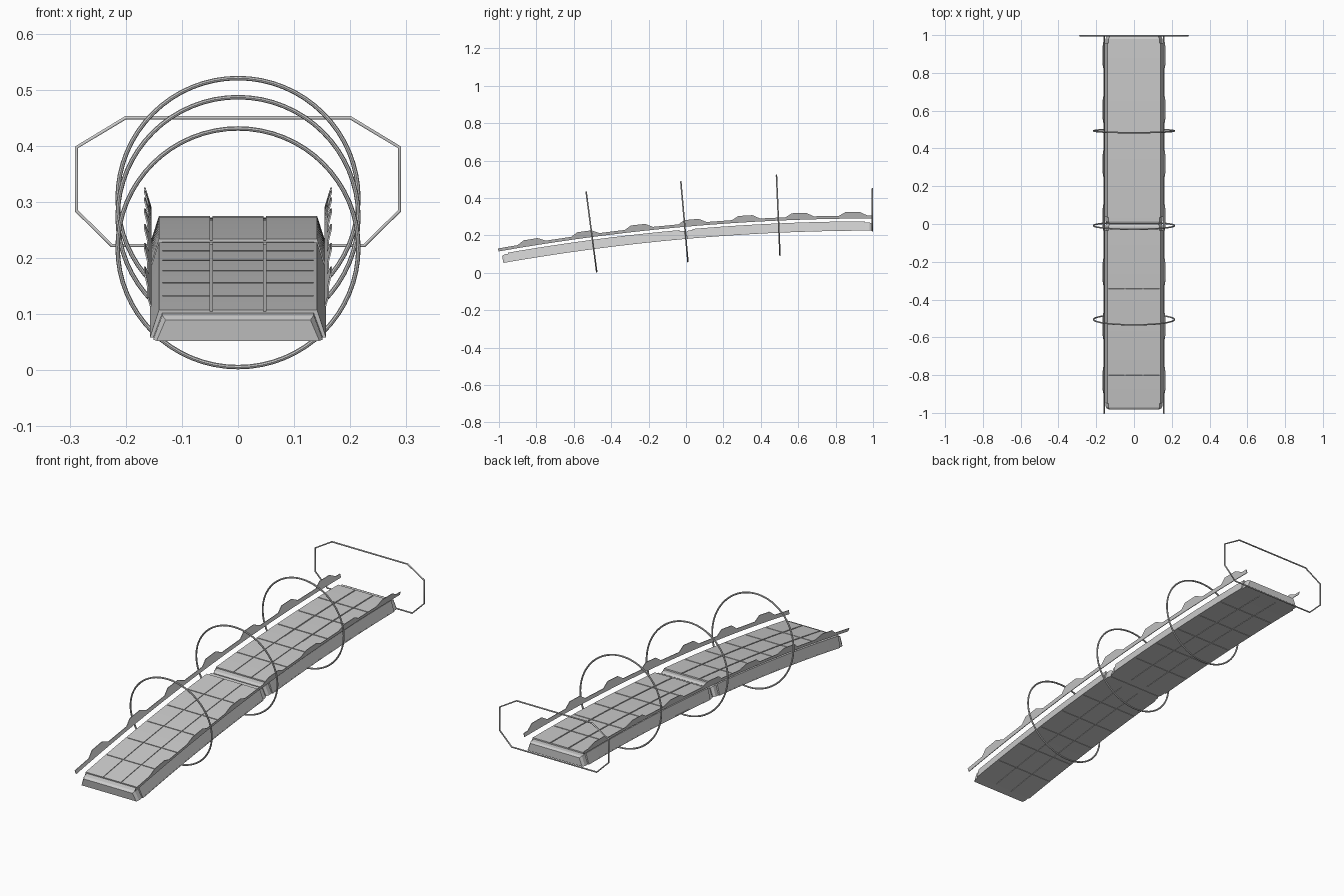
import bpy, bmesh, math
from mathutils import Matrix

if "Cube" in bpy.data.objects:
    bpy.data.objects.remove(bpy.data.objects["Cube"])

K = 0.044  # curvature of the deck arc, level at y = 1


def bend(x, s, h):
    """Map (across, along, height above deck) onto the arc."""
    a = math.atan(2 * K * (1 - s))
    z = 0.275 - K * (1 - s) ** 2
    return (x, s - h * math.sin(a), z + h * math.cos(a))


def loft(bm, stations):
    """Closed solid through (s, [(x, h), ...]) sections, bent on the arc."""
    rows = [[bm.verts.new(bend(x, s, h)) for x, h in sec] for s, sec in stations]
    n = len(rows[0])
    for a, b in zip(rows, rows[1:]):
        for i in range(n):
            j = (i + 1) % n
            bm.faces.new((a[i], a[j], b[j], b[i]))
    bm.faces.new(rows[0])
    bm.faces.new(rows[-1][::-1])


def finish(bm, name):
    bmesh.ops.recalc_face_normals(bm, faces=bm.faces)
    me = bpy.data.meshes.new(name)
    bm.to_mesh(me)
    bm.free()
    ob = bpy.data.objects.new(name, me)
    bpy.context.collection.objects.link(ob)
    return ob


def trapezoid(inset=0.0, low=-0.05):
    return [(-0.157 + inset, low), (0.157 - inset, low),
            (0.141 - inset, -inset), (-0.141 + inset, -inset)]


def steps(a, b, n):
    return [a + (b - a) * i / n for i in range(n + 1)]


# Two deck segments with stepped, chamfered end caps
for label, s0, s1 in (("front", -0.985, -0.001), ("rear", 0.001, 0.992)):
    a, b = s0 + 0.034, s1 - 0.034
    bm = bmesh.new()
    loft(bm, [(s, trapezoid(0.003, -0.048)) for s in steps(a, b, 12)])
    # end caps
    for e, d in ((s0, 1), (s1, -1)):
        loft(bm, [(e, trapezoid(0.012)), (e + d * 0.012, trapezoid(0.006)),
                  (e + d * 0.034, trapezoid(0.006))])
    # side skins
    for m in (-1, 1):
        sec = [(m * 0.157, -0.05), (m * 0.141, 0), (m * 0.135, 0), (m * 0.15, -0.05)]
        loft(bm, [(s, sec) for s in steps(a, b, 12)])
    finish(bm, label + "_deck_body")

    # panel grid on top and underside
    bm = bmesh.new()
    rows = 6
    length = (b - a) / rows
    for r in range(rows):
        p = a + r * length + (0.0025 if r else 0)
        q = a + (r + 1) * length - (0.0025 if r < rows - 1 else 0)
        for c in (-1, 0, 1):
            for lo, hi, edge in ((-0.004, 0, 0.1405), (-0.05, -0.046, 0.156)):
                x0 = -edge if c == -1 else (-0.045 if c == 0 else 0.050)
                x1 = edge if c == 1 else (0.045 if c == 0 else -0.050)
                sec = [(x0, lo), (x1, lo), (x1, hi), (x0, hi)]
                loft(bm, [(s, sec) for s in steps(p, q, 2)])
    finish(bm, label + "_deck_panels")

# Floating side rails with seven raised trapezoid fins each
profile = [(-1.0, 0.031)]
for i in range(7):
    s = -0.895 + i * 2 / 7
    profile += [(s, 0.031), (s + 0.035, 0.051), (s + 0.11, 0.051), (s + 0.15, 0.031)]
profile.append((1.0, 0.031))


def rail_x(h):
    return 0.154 + 0.3 * (h - 0.015)


for label, m in (("left", -1), ("right", 1)):
    bm = bmesh.new()
    loft(bm, [(s, [(m * rail_x(0.015), 0.015), (m * (rail_x(0.015) + 0.003), 0.015),
                   (m * (rail_x(t) + 0.003), t), (m * rail_x(t), t)])
              for s, t in profile])
    finish(bm, label + "_rail")

# Three rings standing square to the arc
for label, s in (("front", -0.5), ("middle", -0.005), ("rear", 0.495)):
    tilt = math.atan(2 * K * (1 - s))
    bpy.ops.mesh.primitive_torus_add(
        major_segments=64, minor_segments=8, major_radius=0.2145, minor_radius=0.004,
        location=bend(0, s, 0.0425), rotation=(math.pi / 2 + tilt, 0, 0))
    ring = bpy.context.object
    ring.name = label + "_ring"
    bpy.ops.object.shade_smooth_by_angle()

# Eight-sided gate frame at the far end
half = [(0.2, 0.45), (0.288, 0.397), (0.288, 0.284), (0.225, 0.222)]
outline = half + [(-x, z) for x, z in reversed(half)]
cu = bpy.data.curves.new("end_gate", 'CURVE')
cu.dimensions = '3D'
cu.bevel_depth = 0.0035
cu.bevel_resolution = 1
sp = cu.splines.new('POLY')
sp.points.add(len(outline) - 1)
for pt, (x, z) in zip(sp.points, outline):
    pt.co = (x, 0.9965, z, 1)
sp.use_cyclic_u = True
bpy.context.collection.objects.link(bpy.data.objects.new("end_gate", cu))
